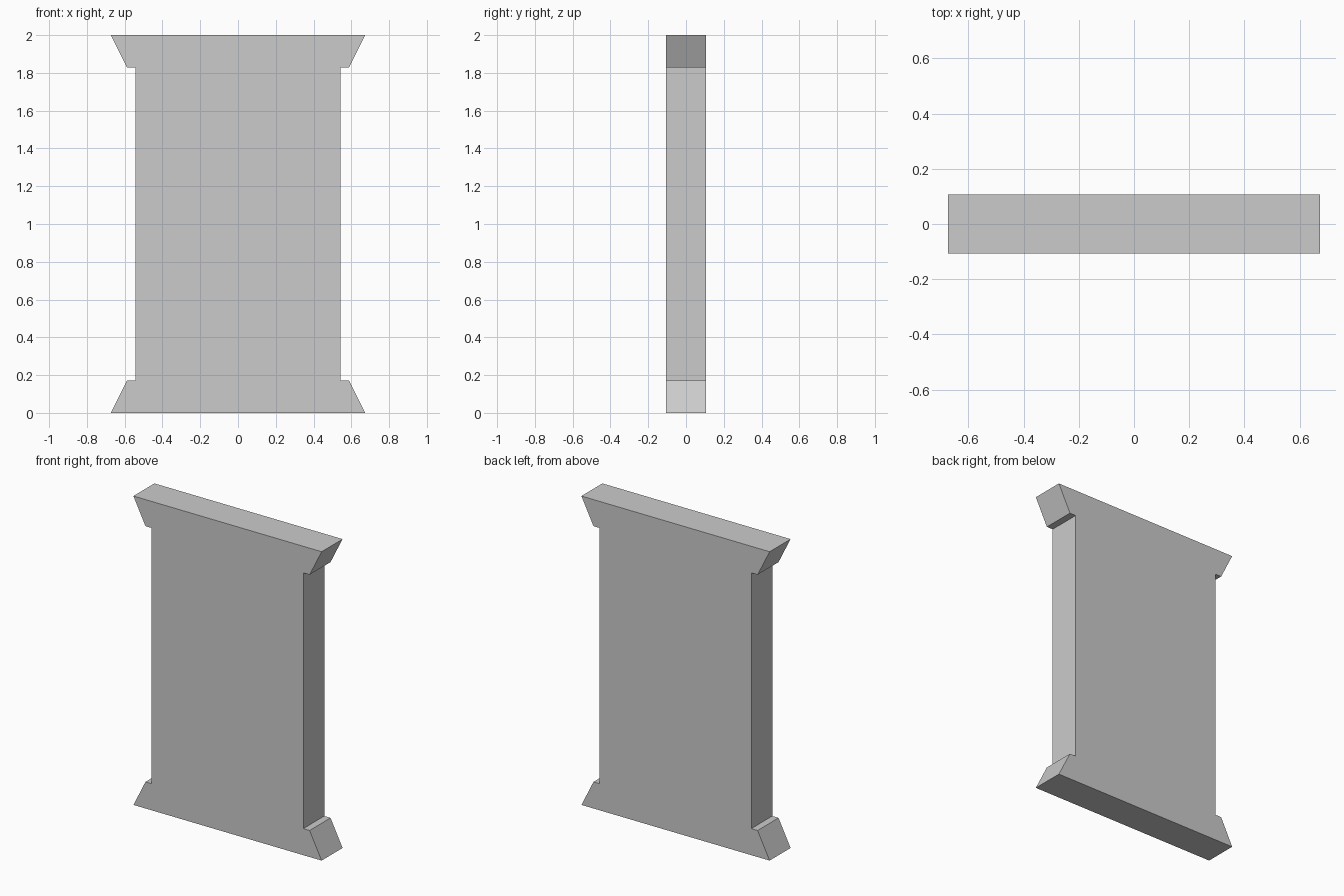
import bpy
import bmesh

if "Cube" in bpy.data.objects:
    bpy.data.objects.remove(bpy.data.objects["Cube"])

HALF_DEPTH = 0.107

# Right half of the front outline, bottom to top, mirrored about mid height
lower = [(0.674, 0.0), (0.588, 0.172), (0.543, 0.172)]
right = lower + [(x, 2.0 - z) for x, z in reversed(lower)]
outline = right + [(-x, z) for x, z in reversed(right)]

# Flat panel with flared top and bottom rails, extruded front to back
bm = bmesh.new()
front = bm.faces.new([bm.verts.new((x, -HALF_DEPTH, z)) for x, z in outline])
extruded = bmesh.ops.extrude_face_region(bm, geom=[front], use_keep_orig=True)
back_verts = [g for g in extruded["geom"] if isinstance(g, bmesh.types.BMVert)]
bmesh.ops.translate(bm, verts=back_verts, vec=(0, 2 * HALF_DEPTH, 0))
bmesh.ops.recalc_face_normals(bm, faces=bm.faces)

mesh = bpy.data.meshes.new("flared_panel")
bm.to_mesh(mesh)
bm.free()
panel = bpy.data.objects.new("flared_panel", mesh)
bpy.context.collection.objects.link(panel)
